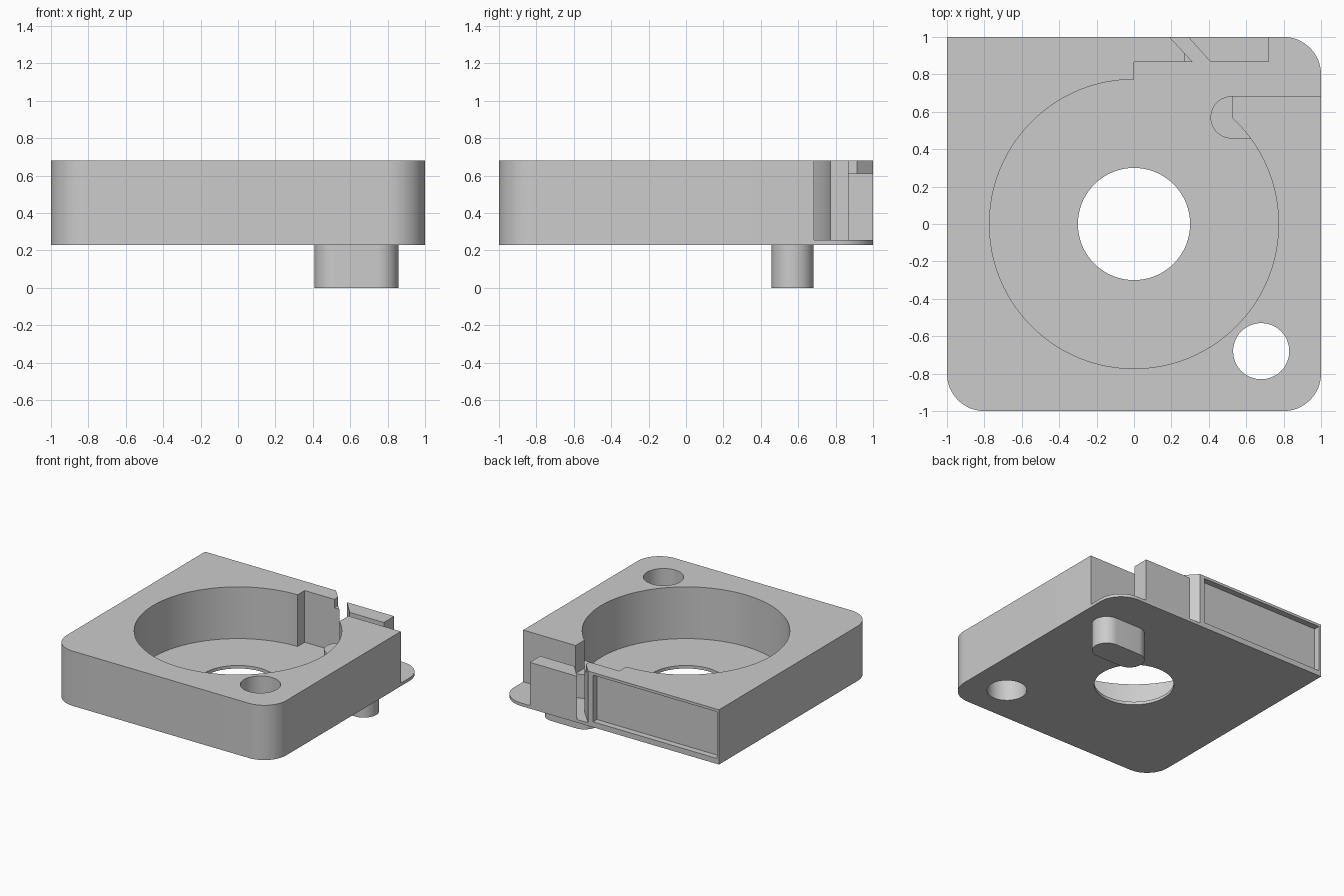
import bpy
import bmesh
from math import cos, sin, radians, pi

if "Cube" in bpy.data.objects:
    bpy.data.objects.remove(bpy.data.objects["Cube"], do_unlink=True)

grey = bpy.data.materials.new("plain_grey")
grey.use_nodes = True
grey.diffuse_color = (0.6, 0.6, 0.6, 1)
grey.node_tree.nodes["Principled BSDF"].inputs["Base Color"].default_value = grey.diffuse_color

BOTTOM, FLOOR, TOP = 0.23, 0.255, 0.68
CORNER, POCKET = 0.2, 0.773


def arc(cx, cy, r, start, end, steps):
    """Points along an arc, both ends included (degrees)."""
    angles = [radians(start + (end - start) * i / steps) for i in range(steps + 1)]
    return [(cx + r * cos(a), cy + r * sin(a)) for a in angles]


def circle(cx, cy, r):
    return arc(cx, cy, r, 0, 360, 64)[:-1]


def prism(name, loops, z0, z1):
    """Extrude an outline (first loop) with holes (other loops) from z0 to z1."""
    bm = bmesh.new()
    edges = []
    for loop in loops:
        verts = [bm.verts.new((x, y, z0)) for x, y in loop]
        edges += [bm.edges.new((v, verts[i - 1])) for i, v in enumerate(verts)]
    bmesh.ops.triangle_fill(bm, edges=edges, use_beauty=True, normal=(0, 0, 1))
    made = bmesh.ops.extrude_face_region(bm, geom=bm.faces[:], use_keep_orig=True)
    top = [g for g in made["geom"] if isinstance(g, bmesh.types.BMVert)]
    bmesh.ops.translate(bm, verts=top, vec=(0, 0, z1 - z0))
    bmesh.ops.recalc_face_normals(bm, faces=bm.faces[:])
    mesh = bpy.data.meshes.new(name)
    bm.to_mesh(mesh)
    bm.free()
    mesh.materials.append(grey)
    ob = bpy.data.objects.new(name, mesh)
    bpy.context.collection.objects.link(ob)
    return ob


def box(name, x0, x1, y0, y1, z0, z1):
    return prism(name, [[(x0, y0), (x1, y0), (x1, y1), (x0, y1)]], z0, z1)


def select_only(ob):
    bpy.ops.object.select_all(action="DESELECT")
    ob.select_set(True)
    bpy.context.view_layer.objects.active = ob


def cut(ob, cutter):
    cutter.hide_render = True
    mod = ob.modifiers.new("cut", "BOOLEAN")
    mod.operation = "DIFFERENCE"
    mod.solver = "EXACT"
    mod.object = cutter
    select_only(ob)
    bpy.ops.object.modifier_apply(modifier=mod.name)
    bpy.data.objects.remove(cutter, do_unlink=True)


# Outline shared by plate and wall: square back left, rounded front corners
inner = 1 - CORNER
front = [(-1, 1)]
front += arc(-inner, -inner, CORNER, 180, 270, 16)
front += arc(inner, -inner, CORNER, 270, 360, 16)
bolt_hole = circle(0.68, -0.68, 0.15)

# Thin floor with the centre hole and the bolt hole
plate = prism("base_plate",
              [front + arc(inner, inner, CORNER, 0, 90, 16),
               circle(0, 0, 0.3), bolt_hole], BOTTOM, FLOOR)

# Surrounding wall, open at the back right corner
pocket = arc(0, 0, POCKET, 47.4, -270, 120)
wall = prism("surrounding_wall",
             [front + [(1, 0.685), (0.525, 0.685)] + pocket
              + [(0, 0.865), (0.315, 0.865), (0.19, 1)], bolt_hole], FLOOR, TOP)

# Shallow panel in the back face and the clipped tip of the slanted end
cut(wall, box("panel_cutter", -0.98, 0.145, 0.95, 1.1, 0.275, 0.658))
cut(wall, box("tip_cutter", 0.27, 0.4, 0.8, 0.95, 0.61, 0.8))

# Lower block beyond the slanted gap
block = prism("back_block",
              [[(0.29, 1), (0.41, 0.865), (0.72, 0.865), (0.72, 1)]], FLOOR, 0.61)

# Slot-shaped peg through the floor
peg = prism("locating_peg",
            [arc(0.522, 0.57, 0.113, 90, 270, 32)
             + arc(0.745, 0.57, 0.113, -90, 90, 32)], 0, 0.45)

for ob in (plate, wall, block, peg):
    select_only(ob)
    bpy.ops.object.shade_smooth_by_angle(angle=radians(30))
